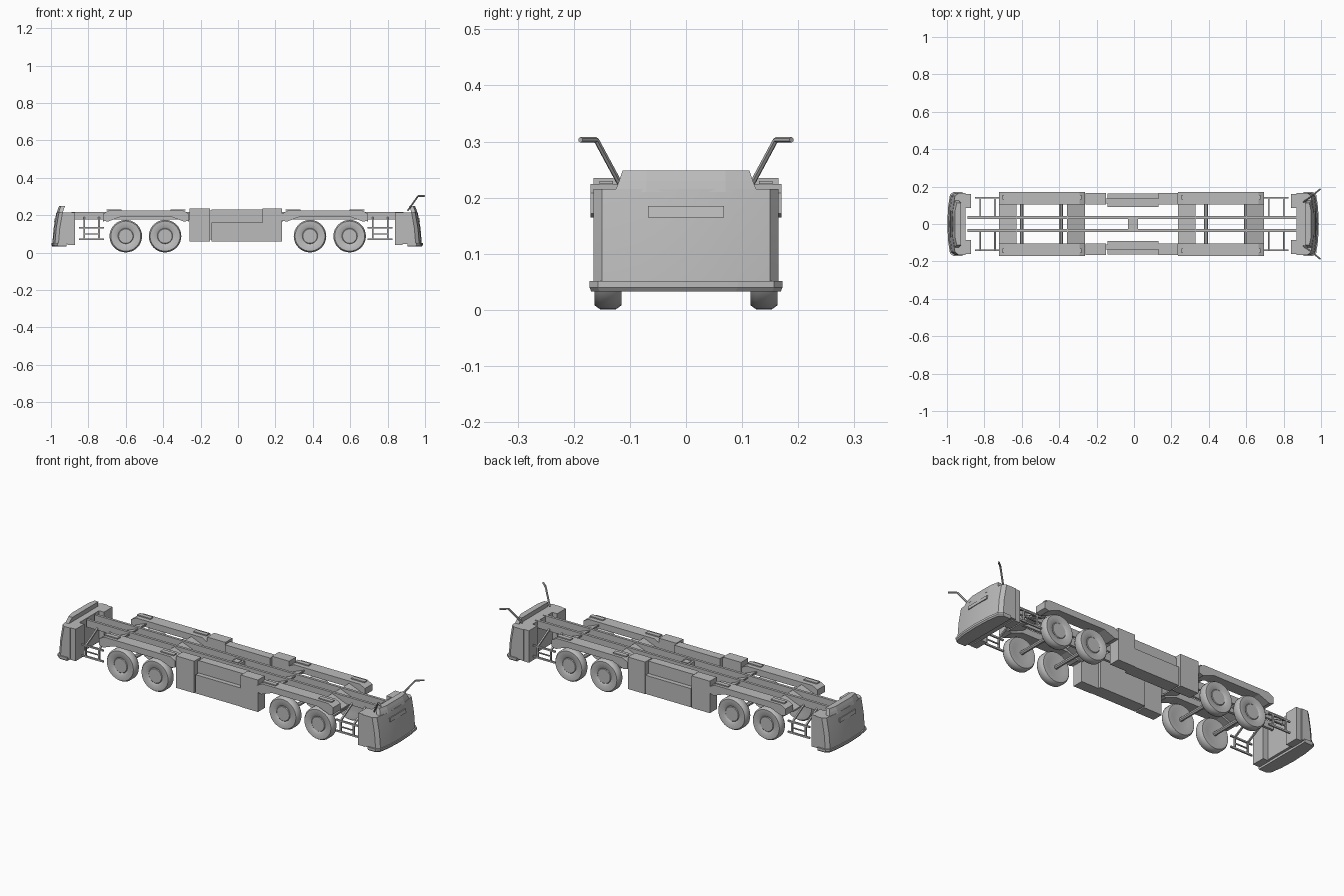
import bpy, bmesh, math
from mathutils import Vector

cube = bpy.data.objects.get("Cube")
if cube:
    bpy.data.objects.remove(cube)

grey = bpy.data.materials.new("plain grey")
grey.use_nodes = True
COLOUR = (0.5, 0.5, 0.5, 1)
grey.diffuse_color = COLOUR
grey.node_tree.nodes["Principled BSDF"].inputs["Base Color"].default_value = COLOUR


def finish(name, bm, smooth=False):
    bmesh.ops.recalc_face_normals(bm, faces=bm.faces)
    mesh = bpy.data.meshes.new(name)
    bm.to_mesh(mesh)
    bm.free()
    mesh.materials.append(grey)
    obj = bpy.data.objects.new(name, mesh)
    bpy.context.collection.objects.link(obj)
    if smooth:
        bpy.ops.object.select_all(action="DESELECT")
        obj.select_set(True)
        bpy.context.view_layer.objects.active = obj
        bpy.ops.object.shade_smooth_by_angle(angle=math.radians(35))
    return obj


def loft(name, rings, smooth=False):
    """Skin matching rings of points and cap both ends."""
    bm = bmesh.new()
    rows = [[bm.verts.new(p) for p in ring] for ring in rings]
    n = len(rows[0])
    for a, b in zip(rows, rows[1:]):
        for i in range(n):
            j = (i + 1) % n
            bm.faces.new((a[i], a[j], b[j], b[i]))
    bm.faces.new(rows[0])
    bm.faces.new(rows[-1])
    return finish(name, bm, smooth)


def box(name, x, y, z):
    rings = [[(x[0], y[0], h), (x[1], y[0], h), (x[1], y[1], h), (x[0], y[1], h)] for h in z]
    return loft(name, rings)


def extrude_y(name, profile, y0, y1):
    return loft(name, [[(x, y, z) for x, z in profile] for y in (y0, y1)])


def bar(name, a, b, r, sides=8):
    a, b = Vector(a), Vector(b)
    turn = (b - a).to_track_quat("Z", "Y")
    ring = [turn @ Vector((r * math.cos(t), r * math.sin(t), 0))
            for t in (math.tau * (i + 0.5) / sides for i in range(sides))]
    return loft(name, [[p + v for v in ring] for p in (a, b)])


def wheel(name, x, side):
    # Tyre and hub turned from (radius, distance from centreline)
    profile = [(0.012, 0.118), (0.045, 0.118), (0.06, 0.115), (0.08, 0.115), (0.087, 0.125),
               (0.087, 0.153), (0.08, 0.163), (0.05, 0.163), (0.041, 0.157),
               (0.038, 0.16), (0.012, 0.16)]
    steps = [math.tau * i / 32 for i in range(32)]
    rings = [[(x + r * math.cos(t), side * y, 0.088 + r * math.sin(t)) for t in steps]
             for r, y in profile]
    loft(name, rings, True)


# Chassis beams and centre block
for side, tag in ((1, "left"), (-1, "right")):
    ys = sorted((side * 0.028, side * 0.042))
    box(f"{tag}_chassis_beam", (-0.89, 0.885), ys, (0.178, 0.218))
box("centre_block", (-0.032, 0.022), (-0.027, 0.027), (0.175, 0.21))
box("centre_pad", (-0.022, 0.012), (-0.017, 0.017), (0.21, 0.214))

# Wheels and axles
for i, x in enumerate((-0.6, -0.39, 0.385, 0.597)):
    bar(f"axle_{i + 1}", (x, -0.125, 0.088), (x, 0.125, 0.088), 0.011)
    for side, tag in ((1, "left"), (-1, "right")):
        wheel(f"{tag}_wheel_{i + 1}", x, side)

# Wheel arches with sloped ends
for x0, x1, end in ((-0.722, -0.262, "rear"), (0.235, 0.695, "front")):
    arch = [(x0, 0.172), (x0, 0.208), (x0 + 0.03, 0.224), (x1 - 0.03, 0.224),
            (x1, 0.208), (x1, 0.172), (x1 - 0.025, 0.165), (x1 - 0.09, 0.19),
            (x0 + 0.09, 0.19), (x0 + 0.025, 0.165)]
    for side, tag in ((1, "left"), (-1, "right")):
        extrude_y(f"{end}_{tag}_arch", arch, side * 0.105, side * 0.17)
        for xs in ((x0 + 0.02, x0 + 0.1), (x1 - 0.1, x1 - 0.02)):
            box(f"{end}_{tag}_arch_plate", xs, sorted((side * 0.13, side * 0.154)), (0.224, 0.23))
    for edge, d in ((x0, 1), (x1, -1)):
        slope = [(edge, 0.166), (edge, 0.174), (edge + d * 0.095, 0.212), (edge + d * 0.095, 0.204)]
        extrude_y(f"{end}_cross_plate", slope, -0.105, 0.105)

# Side equipment boxes
for side, tag in ((1, "left"), (-1, "right")):
    def span(a, b):
        return sorted((side * a, side * b))
    box(f"{tag}_rear_locker", (-0.26, -0.15), span(0.105, 0.165), (0.06, 0.235))
    box(f"{tag}_front_locker", (0.132, 0.236), span(0.105, 0.165), (0.06, 0.235))
    box(f"{tag}_middle_locker", (-0.143, 0.132), span(0.09, 0.162), (0.06, 0.162))
    box(f"{tag}_middle_ledge", (-0.143, 0.132), span(0.09, 0.137), (0.162, 0.23))
    box(f"{tag}_locker_spine", (-0.155, 0.14), span(0.11, 0.135), (0.07, 0.225))

# Step frames between the cabs and the wheels
for xc, end in ((-0.783, "rear"), (0.76, "front")):
    for side, tag in ((1, "left"), (-1, "right")):
        y = side * 0.14
        for z in (0.072, 0.132):
            bar(f"{end}_{tag}_step_rail", (xc - 0.067, y, z), (xc + 0.067, y, z), 0.006, 4)
        bar(f"{end}_{tag}_step_tread", (xc - 0.04, y, 0.1), (xc + 0.04, y, 0.1), 0.004, 4)
        for d in (-0.04, 0.04):
            bar(f"{end}_{tag}_step_post", (xc + d, y, 0.072), (xc + d, y, 0.132), 0.006, 4)
            bar(f"{end}_{tag}_step_hanger", (xc + d, y, 0.132), (xc + d, side * 0.035, 0.19), 0.006, 4)


def cab(end, d, tip, inner):
    """Cab whose outer face points along d; tip and inner are its distances along d."""
    half = [(0.055, 0.165), (0.035, 0.165), (0.016, 0.15), (0.006, 0.085), (0.002, 0)]

    def ring(z, lean, grow=0.0, back=0.055):
        pts = [(tip - lean - (back if i == 0 else x) + (0 if i == 0 else grow), y + (grow if y else 0))
               for i, (x, y) in enumerate(half)]
        pts += [(x, -y) for x, y in reversed(pts[:-1])]
        return [(d * x, y, z) for x, y in pts]

    depth = tip - inner
    loft(f"{end}_cab_shell", [ring(0.045, 0.0, 0, depth - 0.03), ring(0.13, 0.007, 0, depth - 0.037),
                              ring(0.215, 0.022, 0, depth - 0.052)], True)
    loft(f"{end}_bumper", [ring(0.033, 0.004, 0.004, 0.075), ring(0.04, 0.002, 0.007, 0.077),
                           ring(0.051, 0.002, 0.007, 0.077)])
    # Raised top panel
    rings = []
    for z, lean, w in ((0.21, 0.021, 0.127), (0.23, 0.027, 0.119), (0.248, 0.034, 0.113)):
        pts = [(-0.036, -w), (-0.014, -w), (-0.004, -0.07), (-0.004, 0.07), (-0.014, w), (-0.036, w)]
        rings.append([(d * (tip - lean + x), y, z) for x, y in pts])
    loft(f"{end}_cab_crest", rings)
    # Inner pillars, narrow lamp strip and rear bulkhead
    for side, tag in ((1, "left"), (-1, "right")):
        box(f"{end}_{tag}_pillar", sorted((d * inner, d * (inner + 0.04))),
            sorted((side * 0.085, side * 0.16)), (0.04, 0.215))
    strip = [(d * (tip - 0.019), 0.165), (d * (tip - 0.012), 0.165),
             (d * (tip - 0.016), 0.185), (d * (tip - 0.023), 0.185)]
    extrude_y(f"{end}_lamp_strip", strip, -0.068, 0.068)


cab("front", 1, 0.985, 0.84)
cab("rear", -1, 0.995, 0.872)

# Mirror arms on the front cab
for side, tag in ((1, "left"), (-1, "right")):
    root, elbow, end = (0.908, side * 0.118, 0.225), (0.963, side * 0.16, 0.303), (0.997, side * 0.188, 0.303)
    bar(f"{tag}_mirror_arm", root, elbow, 0.005, 6)
    bar(f"{tag}_mirror_tip", elbow, end, 0.005, 6)
